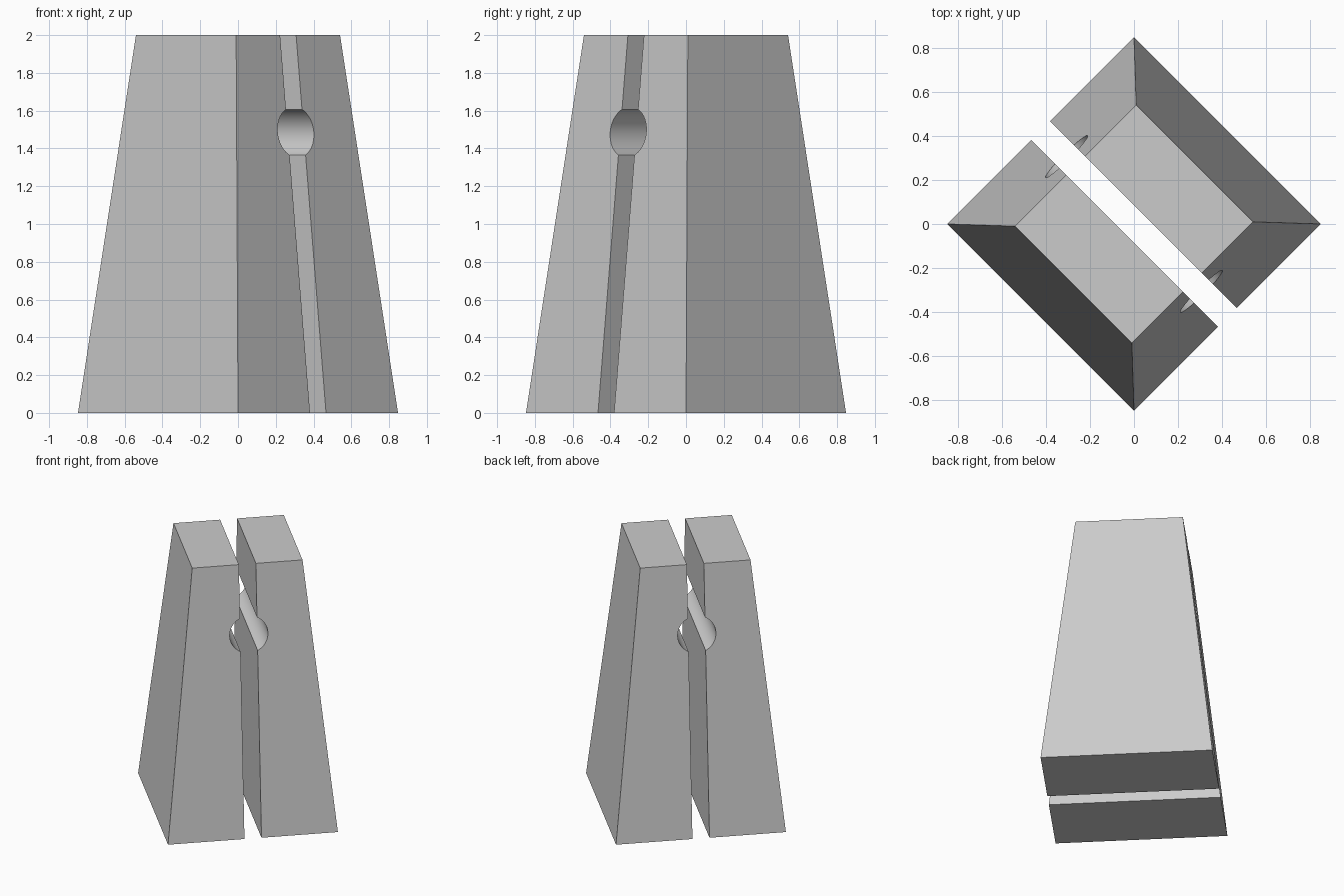
import bpy, bmesh
from math import pi

if "Cube" in bpy.data.objects:
    bpy.data.objects.remove(bpy.data.objects["Cube"])

GAP = 0.06                 # half width of the slot
HEIGHT = 2.0
BASE_OUT, BASE_HALF = 0.599, 0.599
TOP_OUT, TOP_HALF = 0.389, 0.375
HOLE_R, HOLE_Z = 0.135, 1.486


def make_half(name, angle, cutter):
    """Tapered block on one side of the slot, with its half of the round bore."""
    bm = bmesh.new()
    rings = []
    for z, out, half in ((0, BASE_OUT, BASE_HALF), (HEIGHT, TOP_OUT, TOP_HALF)):
        corners = ((GAP, -half), (out, -half), (out, half), (GAP, half))
        rings.append([bm.verts.new((x, y, z)) for x, y in corners])
    low, high = rings
    bm.faces.new(low[::-1])
    bm.faces.new(high)
    for i in range(4):
        j = (i + 1) % 4
        bm.faces.new((low[i], low[j], high[j], high[i]))
    bmesh.ops.recalc_face_normals(bm, faces=bm.faces)
    mesh = bpy.data.meshes.new(name)
    bm.to_mesh(mesh)
    bm.free()
    ob = bpy.data.objects.new(name, mesh)
    bpy.context.collection.objects.link(ob)
    ob.rotation_euler.z = angle
    cut = ob.modifiers.new("bore", 'BOOLEAN')
    cut.operation = 'DIFFERENCE'
    cut.solver = 'EXACT'
    cut.object = cutter
    bpy.ops.object.select_all(action='DESELECT')
    ob.select_set(True)
    bpy.context.view_layer.objects.active = ob
    bpy.ops.object.modifier_apply(modifier=cut.name)
    bpy.ops.object.shade_smooth_by_angle(angle=pi / 6)


# Round bore running along the slot
bpy.ops.mesh.primitive_cylinder_add(vertices=64, radius=HOLE_R, depth=2,
                                    location=(0, 0, HOLE_Z),
                                    rotation=(pi / 2, 0, pi / 4))
bore = bpy.context.object
bore.name = "bore_cutter"
bore.hide_render = True
bpy.context.view_layer.update()

# Two matching halves, turned 45 degrees
make_half("back_half", pi / 4, bore)
make_half("front_half", pi / 4 + pi, bore)

bpy.data.objects.remove(bore, do_unlink=True)
